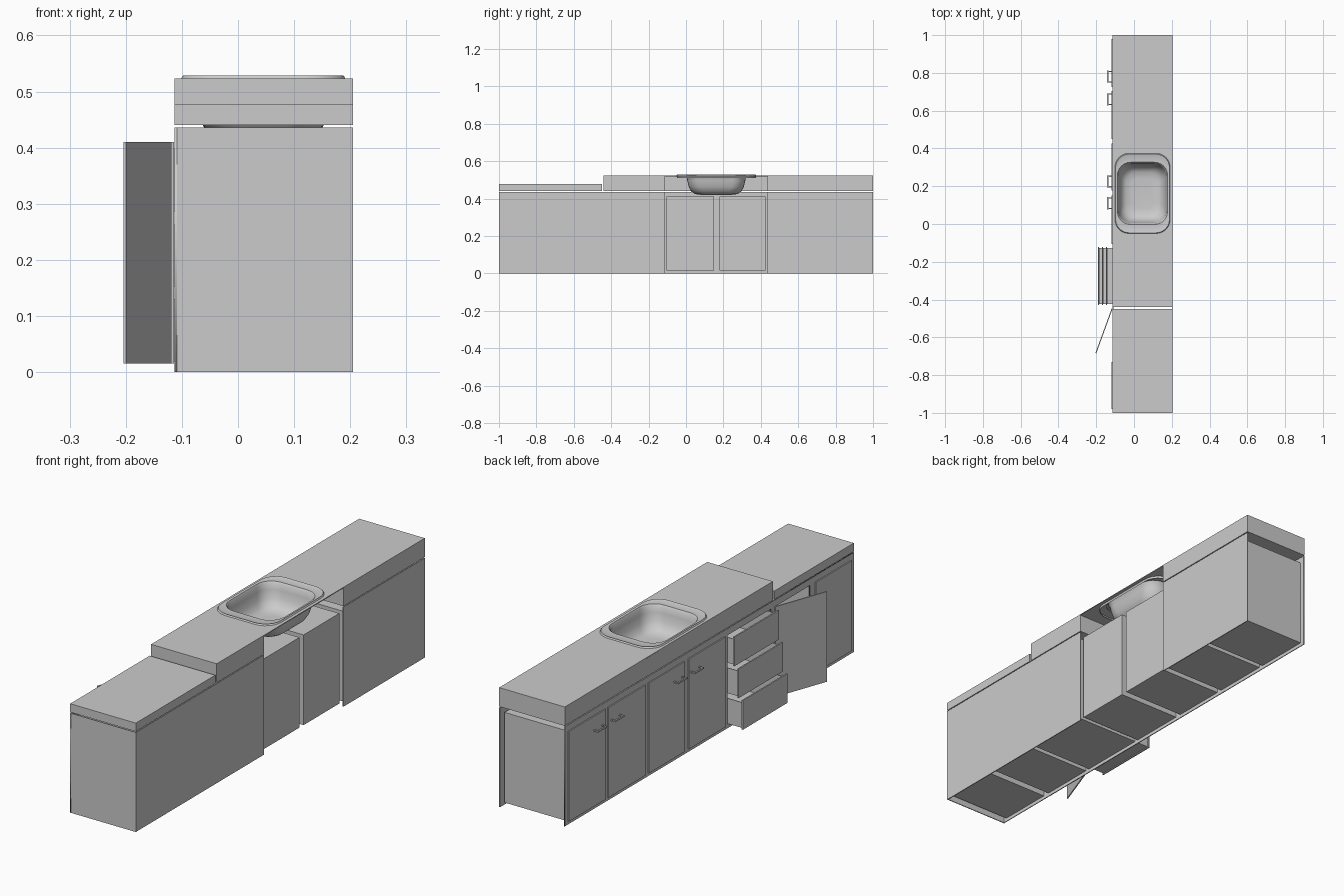
import bpy, bmesh, math
from mathutils import Vector

if "Cube" in bpy.data.objects:
    bpy.data.objects.remove(bpy.data.objects["Cube"])


def finish(bm, name):
    me = bpy.data.meshes.new(name)
    bm.to_mesh(me)
    bm.free()
    ob = bpy.data.objects.new(name, me)
    bpy.context.collection.objects.link(ob)
    return ob


def box(name, lo, hi, open_side=None, wall=0.004):
    """Box between two corners; open_side removes one face and gives it walls."""
    bm = bmesh.new()
    bmesh.ops.create_cube(bm, size=1)
    lo, hi = Vector(lo), Vector(hi)
    for v in bm.verts:
        v.co = [lo[i] + (v.co[i] + 0.5) * (hi[i] - lo[i]) for i in range(3)]
    if open_side:
        bm.normal_update()
        bmesh.ops.delete(bm, geom=[f for f in bm.faces if f.normal.dot(Vector(open_side)) > 0.9],
                         context='FACES_ONLY')
    ob = finish(bm, name)
    if open_side:
        m = ob.modifiers.new("walls", 'SOLIDIFY')
        m.thickness = wall
        m.offset = -1
    return ob


def rounded(cx, cy, hx, hy, r, n=6):
    pts = []
    for k, (sx, sy) in enumerate([(1, 1), (-1, 1), (-1, -1), (1, -1)]):
        for i in range(n + 1):
            a = math.pi / 2 * (k + i / n)
            pts.append((cx + sx * (hx - r) + r * math.cos(a), cy + sy * (hy - r) + r * math.sin(a)))
    return pts


def rect(u0, v0, u1, v1):
    return [(u0, v0), (u1, v0), (u1, v1), (u0, v1)]


def plate(name, loops, half, loc, rot=(0, 0, 0)):
    """Flat sheet: first loop is the outline, the rest are holes."""
    cu = bpy.data.curves.new(name, 'CURVE')
    cu.dimensions = '2D'
    cu.fill_mode = 'BOTH'
    cu.extrude = half
    for pts in loops:
        s = cu.splines.new('POLY')
        s.points.add(len(pts) - 1)
        for p, q in zip(s.points, pts):
            p.co = (q[0], q[1], 0, 1)
        s.use_cyclic_u = True
    ob = bpy.data.objects.new(name, cu)
    bpy.context.collection.objects.link(ob)
    ob.location, ob.rotation_euler = loc, rot
    bpy.ops.object.select_all(action='DESELECT')
    ob.select_set(True)
    bpy.context.view_layer.objects.active = ob
    bpy.ops.object.convert(target='MESH')


XF, XB = -0.113, 0.205          # front and back planes
Z0, Z1 = 0.015, 0.41            # compartment bottom and top
bays = [(-0.98, -0.73), (-0.70, -0.45), (-0.43, -0.122), (-0.105, 0.15),
        (0.178, 0.425), (0.45, 0.705), (0.725, 0.98)]

# Face frame with one opening per bay
plate("face_frame", [rect(-1, 0, 1, 0.436)] + [rect(a + .003, Z0 + .003, b - .003, Z1 - .003) for a, b in bays],
      0.002, (XF + 0.002, 0, 0), (math.pi / 2, 0, math.pi / 2))

# Compartments, open towards the front
for i, (a, b) in enumerate(bays):
    box(f"compartment_{i}", (XF + 0.004, a, Z0), (XB - 0.012, b, Z1), (-1, 0, 0))

# Back sheets and end panel; the back is open behind the sink
box("back_sheet_low", (XB - 0.004, -1, 0), (XB, -0.113, 0.436))
box("back_sheet_high", (XB - 0.004, 0.437, 0), (XB, 1, 0.436))
box("end_panel", (XF, -1, 0), (XB, -0.996, 0.436))

# Worktops
box("worktop_low", (XF, -1, 0.44), (XB, -0.45, 0.477))
box("worktop_middle", (XF, -0.44, 0.44), (XB, -0.113, 0.523))
box("worktop_end", (XF, 0.437, 0.44), (XB, 1, 0.523))
box("worktop_apron", (XF, -0.113, 0.44), (XF + 0.004, 0.437, 0.523))
SX, SY = 0.045, 0.162
plate("worktop_sink_section", [rect(XF, -0.113, XB, 0.437), rounded(SX, SY, 0.133, 0.17, 0.06)],
      0.002, (0, 0, 0.521))

# Doors: the second one stands open
for i in (0, 1, 3, 4, 5, 6):
    a, b = bays[i]
    w = b - a
    door = box(f"door_{i}", (-0.005, -w, Z0), (0, 0, Z1))
    door.location = (XF - 0.001, b, 0)
    if i == 1:
        door.rotation_euler.z = -math.radians(20)

# Handles: bar on two posts
for i, y in enumerate((0.11, 0.225, 0.66, 0.78)):
    box(f"handle_bar_{i}", (-0.142, y - 0.032, 0.346), (-0.136, y + 0.032, 0.353))
    for s in (-1, 1):
        yc = y + s * 0.028
        box(f"handle_post_{i}_{s}", (-0.137, yc - 0.003, 0.347), (-0.118, yc + 0.003, 0.352))

# Drawers pulled out by different amounts
a, b = bays[2]
for i, x in enumerate((-0.19, -0.17, -0.149)):
    z = Z0 + i * 0.1335
    box(f"drawer_front_{i}", (x, a, z), (x + 0.006, b, z + 0.128))
    box(f"drawer_tray_{i}", (x + 0.006, a + 0.006, z + 0.004), (x + 0.27, b - 0.006, z + 0.115), (0, 0, 1))

# Sink: stacked rounded loops from the rim skirt down to the bowl floor
bm = bmesh.new()
rings = []
for hx, hy, r, z in [(0.143, 0.21, 0.07, 0.510), (0.147, 0.213, 0.075, 0.522), (0.143, 0.209, 0.073, 0.529),
                     (0.138, 0.202, 0.07, 0.526), (0.133, 0.165, 0.07, 0.527), (0.129, 0.159, 0.068, 0.520),
                     (0.126, 0.155, 0.068, 0.495), (0.119, 0.147, 0.068, 0.462), (0.106, 0.133, 0.065, 0.437),
                     (0.088, 0.114, 0.06, 0.424), (0.055, 0.08, 0.03, 0.420)]:
    rings.append([bm.verts.new((x, y, z)) for x, y in rounded(SX, SY, hx, hy, r)])
for p, q in zip(rings, rings[1:]):
    for i in range(len(p)):
        j = (i + 1) % len(p)
        bm.faces.new((p[i], p[j], q[j], q[i]))
bm.faces.new(rings[-1])
sink = finish(bm, "sink")
bpy.ops.object.select_all(action='DESELECT')
sink.select_set(True)
bpy.context.view_layer.objects.active = sink
bpy.ops.object.shade_smooth_by_angle(angle=math.radians(40))
